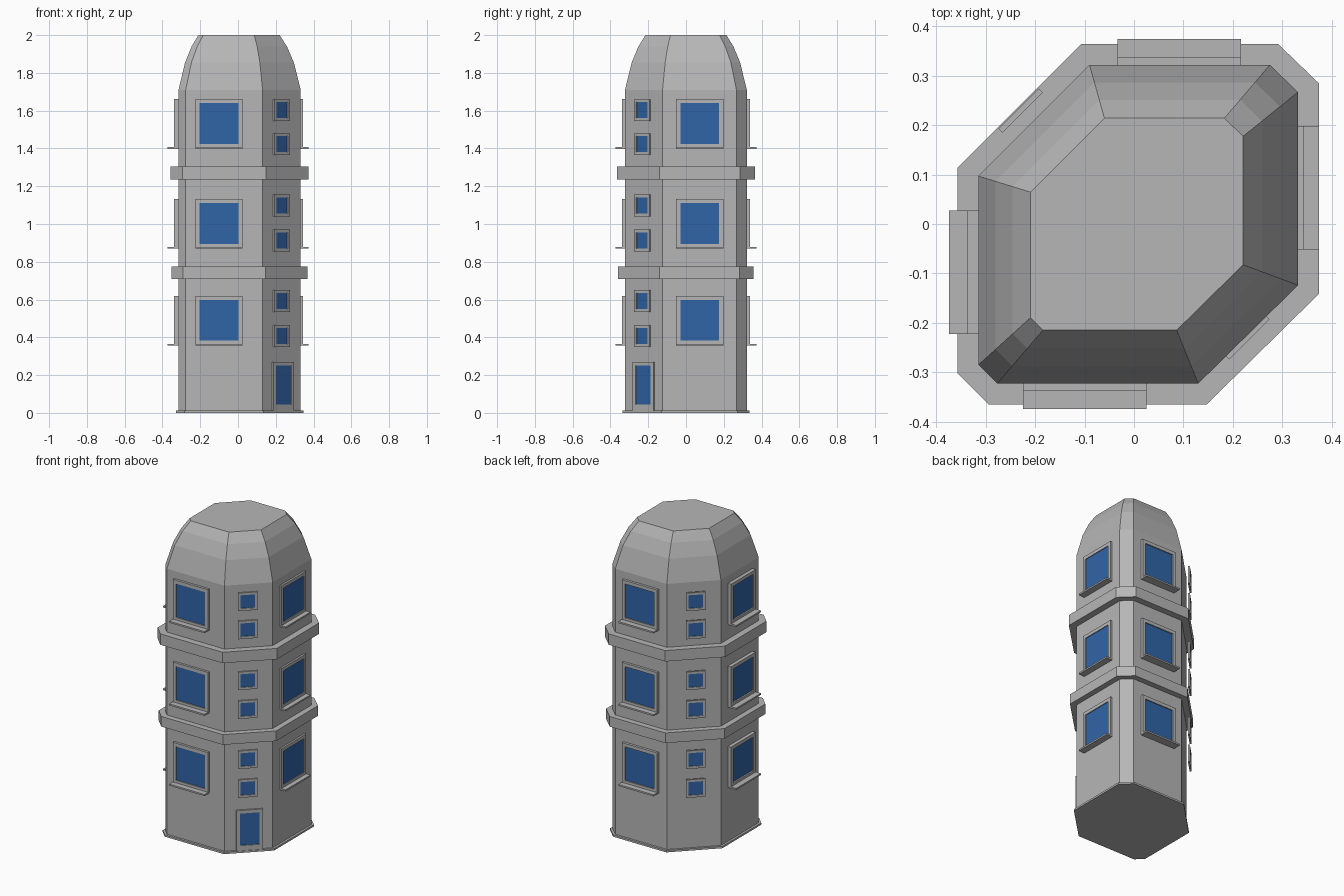
import bpy, bmesh, math
from mathutils import Matrix

if "Cube" in bpy.data.objects:
    bpy.data.objects.remove(bpy.data.objects["Cube"])


def material(name, rgb):
    m = bpy.data.materials.new(name)
    m.diffuse_color = (*rgb, 1)
    m.use_nodes = True
    m.node_tree.nodes["Principled BSDF"].inputs["Base Color"].default_value = m.diffuse_color
    return m


GREY = material("concrete grey", (0.47, 0.47, 0.47))
BLUE = material("window blue", (0.03, 0.13, 0.39))

# Irregular octagon plan of the tower, counter-clockwise
PLAN = [(-0.277, -0.323), (0.13, -0.323), (0.332, -0.124), (0.332, 0.267),
        (0.275, 0.322), (-0.09, 0.322), (-0.315, 0.097), (-0.315, -0.285)]


def finish(bm, name, mat, angle=0):
    bmesh.ops.recalc_face_normals(bm, faces=bm.faces)
    me = bpy.data.meshes.new(name)
    bm.transform(Matrix.Rotation(math.radians(angle), 4, 'Z'))
    bm.to_mesh(me)
    bm.free()
    me.materials.append(mat)
    ob = bpy.data.objects.new(name, me)
    bpy.context.collection.objects.link(ob)
    return ob


def offset(poly, d):
    """Push every edge outwards by d, with mitred corners."""
    out = []
    n = len(poly)
    for i in range(n):
        (ax, ay), (bx, by), (cx, cy) = poly[i - 1], poly[i], poly[(i + 1) % n]
        l1, l2 = math.hypot(bx - ax, by - ay), math.hypot(cx - bx, cy - by)
        n1 = ((by - ay) / l1, -(bx - ax) / l1)
        n2 = ((cy - by) / l2, -(cx - bx) / l2)
        k = d / (1 + n1[0] * n2[0] + n1[1] * n2[1])
        out.append((bx + k * (n1[0] + n2[0]), by + k * (n1[1] + n2[1])))
    return out


def loft(name, levels):
    """Closed solid through (polygon, z) levels."""
    bm = bmesh.new()
    rings = [[bm.verts.new((x, y, z)) for x, y in poly] for poly, z in levels]
    for a, b in zip(rings, rings[1:]):
        for i in range(len(a)):
            j = (i + 1) % len(a)
            bm.faces.new((a[i], a[j], b[j], b[i]))
    bm.faces.new(rings[0][::-1])
    bm.faces.new(rings[-1])
    return finish(bm, name, GREY)


def add_box(bm, x0, x1, y0, y1, z0, z1):
    m = Matrix.Translation(((x0 + x1) / 2, (y0 + y1) / 2, (z0 + z1) / 2))
    m = m @ Matrix.Diagonal((x1 - x0, y1 - y0, z1 - z0, 1))
    bmesh.ops.create_cube(bm, size=1, matrix=m)


def window(name, angle, u, d, w, z0, z1, side, bottom, depth, sill=0):
    """Frame and pane on a wall facing -y at distance d, turned by angle."""
    a, b = u - w / 2, u + w / 2
    out = -d - depth
    bm = bmesh.new()
    add_box(bm, a, a + side, out, -d, z0, z1)
    add_box(bm, b - side, b, out, -d, z0, z1)
    add_box(bm, a + side, b - side, out, -d, z1 - side, z1)
    add_box(bm, a + side, b - side, out, -d, z0, z0 + bottom)
    if sill:
        add_box(bm, a, b, -sill, -d, z0 - 0.004, z0 + 0.006)
    finish(bm, name + "_frame", GREY, angle)
    bm = bmesh.new()
    add_box(bm, a + side, b - side, -d - depth * 0.6, -d, z0 + bottom, z1 - side)
    finish(bm, name + "_pane", BLUE, angle)


# Tower body with faceted dome
profile = [(1, 0), (1, 1.71), (0.89, 1.855), (0.78, 1.94), (0.665, 2.0)]
loft("tower_body", [([(x * s, y * s) for x, y in PLAN], z) for s, z in profile])

# Plinth and two floor bands
for name, d, z0, z1 in [("plinth", 0.014, 0, 0.012),
                        ("lower_band", 0.036, 0.71, 0.775),
                        ("upper_band", 0.042, 1.235, 1.305)]:
    ring = offset(PLAN, d)
    loft(name, [(ring, z0), (ring, z1)])

# Large windows with sills: (angle, sideways centre, wall distance)
SIDES = [(0, -0.1, 0.322), (90, 0.073, 0.331), (180, -0.092, 0.321), (270, 0.098, 0.314)]
for z in (0.36, 0.873, 1.402):
    for angle, u, d in SIDES:
        window("large_window", angle, u, d, 0.25, z, z + 0.26,
               0.022, 0.022, 0.338 - d + (0.006 if angle == 90 else 0), sill=0.374)

# Small windows on the two wide diagonal faces
for z in (0.35, 0.535, 0.855, 1.04, 1.365, 1.545):
    for angle in (45, 225):
        window("small_window", angle, 0, 0.319, 0.115, z, z + 0.115, 0.015, 0.015, 0.011)

# Door on the front right diagonal
window("door", 45, 0.01, 0.32, 0.155, 0.012, 0.27, 0.02, 0.033, 0.012)
